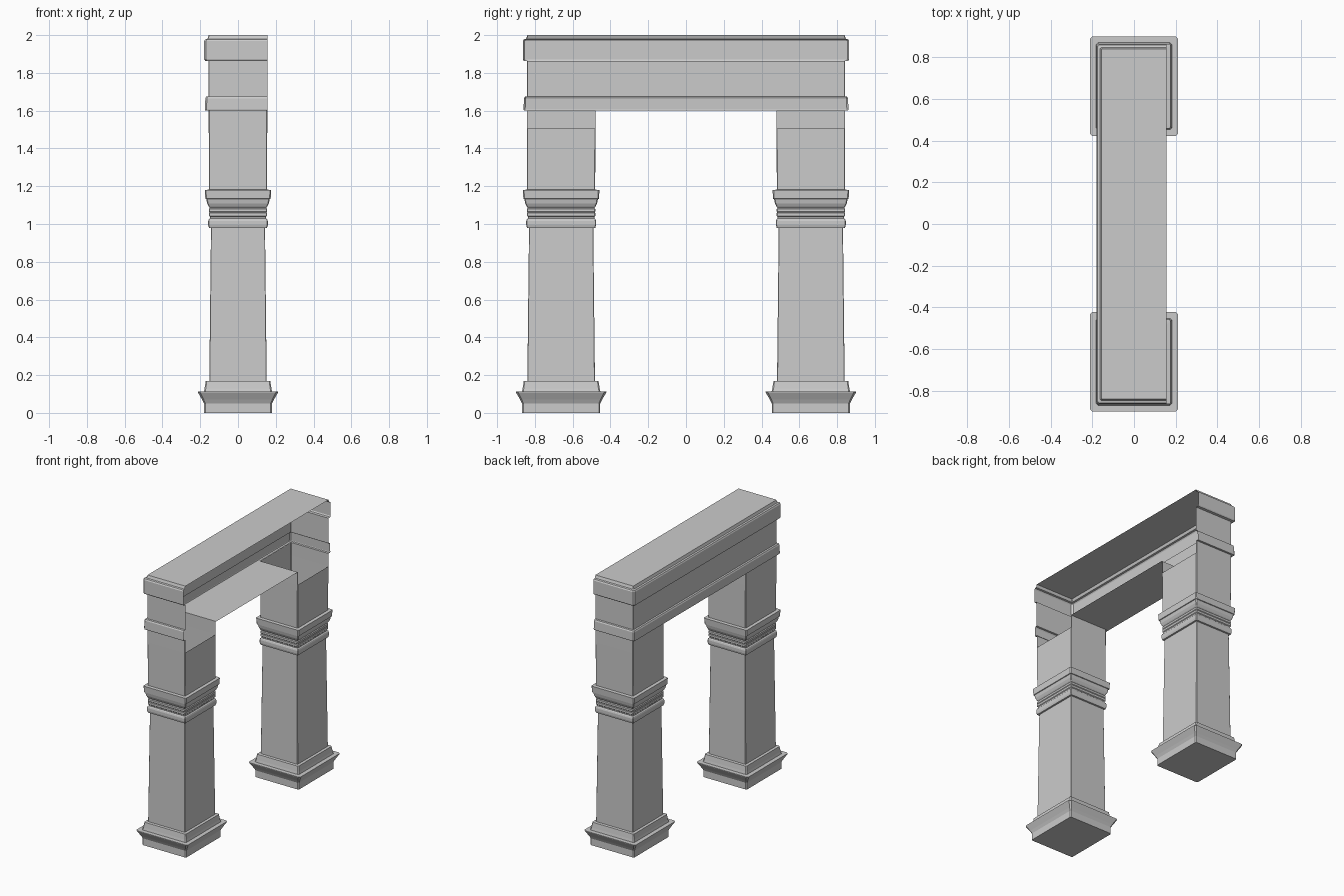
import bpy, bmesh

if "Cube" in bpy.data.objects:
    bpy.data.objects.remove(bpy.data.objects["Cube"])


def finish(name, bm):
    bmesh.ops.recalc_face_normals(bm, faces=bm.faces)
    me = bpy.data.meshes.new(name)
    bm.to_mesh(me)
    bm.free()
    ob = bpy.data.objects.new(name, me)
    bpy.context.collection.objects.link(ob)
    return ob


def add_rings(bm, rings, closed, skip=lambda level, side: False):
    """Joins stacked rings of points with quads."""
    vs = [[bm.verts.new(p) for p in r] for r in rings]
    n = len(vs[0])
    for i in range(len(vs) - 1):
        for j in range(n if closed else n - 1):
            if not skip(i, j):
                k = (j + 1) % n
                bm.faces.new((vs[i][j], vs[i][k], vs[i + 1][k], vs[i + 1][j]))
    return vs


# Pillar: (half width in x, height) profile around a rectangle with clipped corners
PILLAR_Y = 0.661
pillar_profile = [
    (0.180, 0.0), (0.180, 0.05), (0.190, 0.07), (0.212, 0.108), (0.212, 0.112),
    (0.181, 0.112), (0.177, 0.13), (0.171, 0.168), (0.152, 0.17),
    (0.143, 0.978), (0.154, 0.98), (0.158, 0.995), (0.158, 1.015), (0.155, 1.025),
    (0.149, 1.03), (0.149, 1.038), (0.154, 1.043), (0.154, 1.058), (0.151, 1.062),
    (0.154, 1.066), (0.154, 1.08), (0.149, 1.085), (0.155, 1.092), (0.163, 1.108),
    (0.168, 1.132), (0.173, 1.134), (0.176, 1.18), (0.153, 1.182),
    (0.155, 1.505), (0.155, 1.6)]


def pillar_ring(hx, z):
    hy = hx + 0.027
    c = 0.002 + 0.15 * max(hx - 0.145, 0)
    pts = [(hx, -hy + c), (hx, hy - c), (hx - c, hy), (-hx + c, hy),
           (-hx, hy - c), (-hx, -hy + c), (-hx + c, -hy), (hx - c, -hy)]
    return [(x, y + PILLAR_Y, z) for x, y in pts]


bm = bmesh.new()
last = len(pillar_profile) - 2
# The +x face stops below the lintel, leaving the open side
vs = add_rings(bm, [pillar_ring(*p) for p in pillar_profile], True,
               lambda level, side: level == last and side == 0)
bm.faces.new(vs[0])
pillars = finish("pillars", bm)
mirror = pillars.modifiers.new("mirror", 'MIRROR')
mirror.use_axis = (False, True, False)

# Lintel: moulded shell around three sides, open towards +x
HX, HY = 0.156, 0.841
lintel_profile = [
    (0.0, 1.6), (0.017, 1.6), (0.019, 1.605), (0.017, 1.665), (0.012, 1.674),
    (0.0, 1.676), (0.0, 1.862), (0.018, 1.864), (0.023, 1.872), (0.023, 1.968),
    (0.018, 1.977), (0.006, 1.98), (0.003, 1.988), (-0.001, 2.0)]


def lintel_ring(o, z):
    x, y, c = HX + o, HY + o, 0.003 + 0.3 * max(o, 0)
    return [(HX, -y, z), (-x + c, -y, z), (-x, -y + c, z),
            (-x, y - c, z), (-x + c, y, z), (HX, y, z)]


bm = bmesh.new()
vs = add_rings(bm, [lintel_ring(*p) for p in lintel_profile], False)
bm.faces.new(vs[-1])
finish("lintel", bm)

# Soffit between the pillars
bm = bmesh.new()
s = PILLAR_Y - 0.182
bm.faces.new([bm.verts.new(p) for p in
              ((-HX, -s, 1.6), (-HX, s, 1.6), (HX, s, 1.6), (HX, -s, 1.6))])
finish("soffit", bm)
